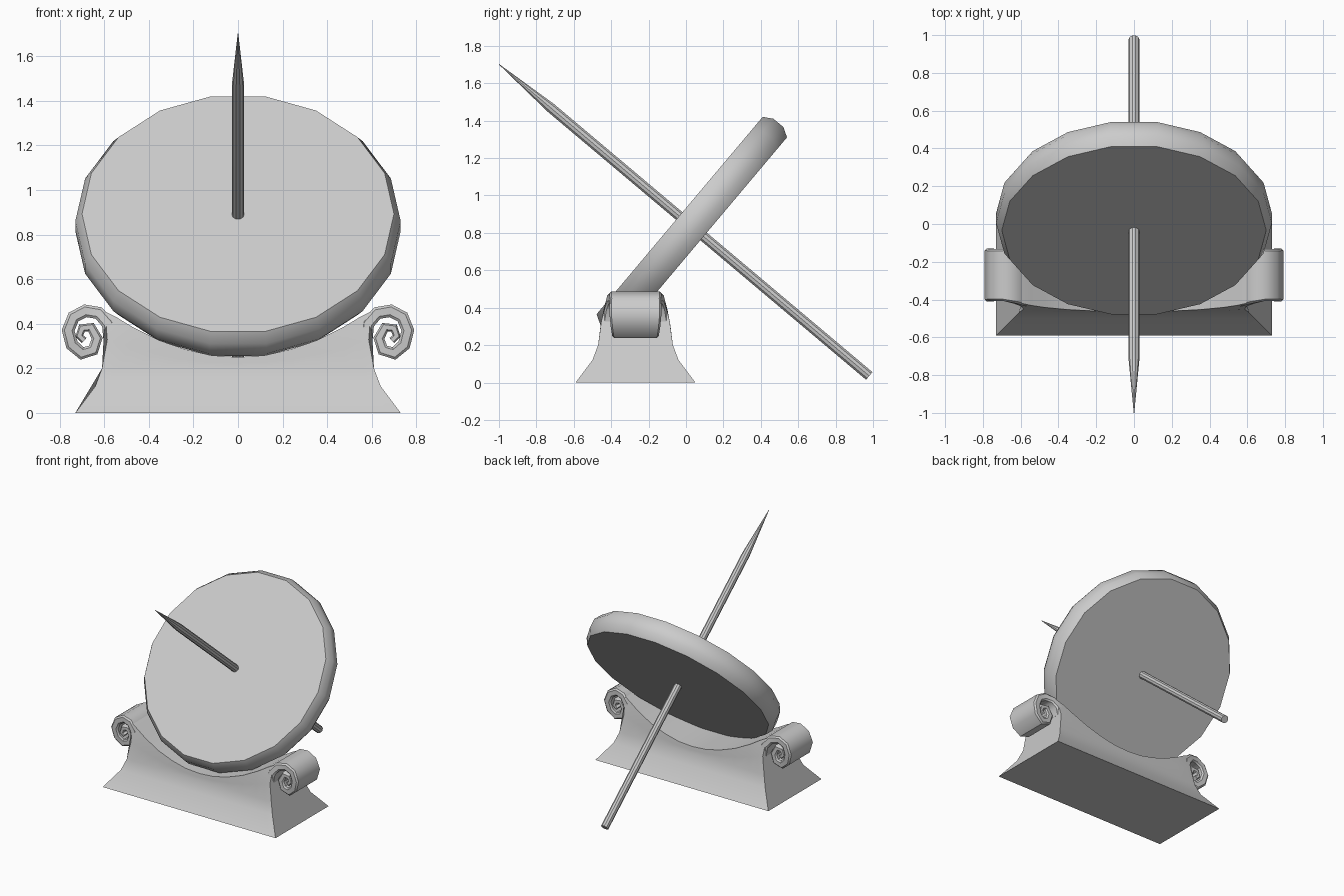
import bpy, bmesh, math
from mathutils import Vector

if "Cube" in bpy.data.objects:
    bpy.data.objects.remove(bpy.data.objects["Cube"])

AXIS = Vector((0, -0.765, 0.644)).normalized()      # dial normal, facing front and up
SIDE = Vector((1, 0, 0))
UP = SIDE.cross(AXIS) * -1
CY = -0.27                                           # depth centre of the stand


def finish(name, bm, angle=35):
    bmesh.ops.remove_doubles(bm, verts=bm.verts, dist=1e-5)
    bmesh.ops.recalc_face_normals(bm, faces=bm.faces)
    me = bpy.data.meshes.new(name)
    bm.to_mesh(me)
    bm.free()
    ob = bpy.data.objects.new(name, me)
    bpy.context.collection.objects.link(ob)
    bpy.ops.object.select_all(action='DESELECT')
    ob.select_set(True)
    bpy.context.view_layer.objects.active = ob
    bpy.ops.object.shade_smooth_by_angle(angle=math.radians(angle))
    return ob


def skin(bm, loops):
    """Join closed loops of points into a capped tube."""
    rings = [[bm.verts.new(p) for p in lp] for lp in loops]
    n = len(rings[0])
    for a, b in zip(rings, rings[1:]):
        for i in range(n):
            j = (i + 1) % n
            bm.faces.new((a[i], a[j], b[j], b[i]))
    bm.faces.new(rings[0])
    bm.faces.new(rings[-1])


def lathe(name, centre, profile, sides):
    bm = bmesh.new()
    loops = []
    for r, h in profile:
        loops.append([centre + AXIS * h + (SIDE * math.cos(t) + UP * math.sin(t)) * r
                      for t in (2 * math.pi * i / sides for i in range(sides))])
    skin(bm, loops)
    return finish(name, bm)


def lerp(table, v):
    for (a, fa), (b, fb) in zip(table, table[1:]):
        if v <= b:
            return fa + (fb - fa) * (v - a) / (b - a)
    return table[-1][1]


# Dial: 18-sided disc with a bulged rim
lathe("dial", Vector((0, 0.031, 0.838)),
      [(0.70, -0.085), (0.73, -0.035), (0.73, 0.035), (0.70, 0.085)], 18)

# Gnomon: round rod sharpened at the upper end
rod_end, tip = Vector((0, 0.98, 0.035)), Vector((0, -1.0, 1.70))
length = (tip - rod_end).length
lathe("gnomon", rod_end, [(0.028, 0), (0.028, length - 0.36), (0.0015, length)], 10)

# Stand: flared block with a saddle top that follows the dial
WIDTH = [(0, 0.73), (0.12, 0.64), (0.2, 0.61), (0.31, 0.585), (0.5, 0.60)]
DEPTH = [(0, 0.32), (0.12, 0.23), (0.2, 0.20), (0.31, 0.186), (0.42, 0.165), (0.5, 0.13)]
SADDLE = [(0, 0.25), (0.2, 0.258), (0.4, 0.285), (0.6, 0.325), (0.8, 0.385),
          (0.92, 0.43), (1, 0.455)]
bm = bmesh.new()
loops = []
columns = [-t for t, _ in reversed(SADDLE[1:])] + [t for t, _ in SADDLE]
for t in columns:
    top = lerp(SADDLE, abs(t))
    zs = [0, 0.12, 0.2, 0.2 + (top - 0.2) * 0.5, top]
    front = [(t * lerp(WIDTH, z), CY - lerp(DEPTH, z), z) for z in zs]
    back = [(x, 2 * CY - y, z) for x, y, z in reversed(front)]
    loops.append(front + back)
skin(bm, loops)
finish("stand", bm)

# Scrolls: thick bands curling outwards from both ends of the stand
CURL = [(0.575, 0.33), (0.583, 0.40), (0.625, 0.448), (0.685, 0.458), (0.738, 0.43),
        (0.762, 0.37), (0.745, 0.305), (0.70, 0.267), (0.65, 0.282), (0.632, 0.335),
        (0.66, 0.385), (0.70, 0.38), (0.712, 0.345), (0.69, 0.325)]
for side, name in ((-1, "left_scroll"), (1, "right_scroll")):
    bm = bmesh.new()
    loops = []
    last = len(CURL) - 1
    for i, (x, z) in enumerate(CURL):
        x0, z0 = CURL[max(i - 1, 0)]
        x1, z1 = CURL[min(i + 1, last)]
        d = Vector((x1 - x0, z1 - z0)).normalized()
        k = i / last
        half = 0.029 if k < 0.55 else 0.029 - 0.03 * (k - 0.55)
        w = lerp([(0, 0.175), (0.08, 0.165), (0.25, 0.135), (0.4, 0.14), (0.52, 0.125), (1, 0.12)], k)
        # rounded rectangular section
        sec = [(-half, -w + 0.01), (-half * 0.6, -w), (half * 0.6, -w), (half, -w + 0.01)]
        sec += [(a, -b) for a, b in reversed(sec)]
        loops.append([(side * (x - d.y * a), CY + b, z + d.x * a) for a, b in sec])
    skin(bm, loops)
    finish(name, bm, 40)
